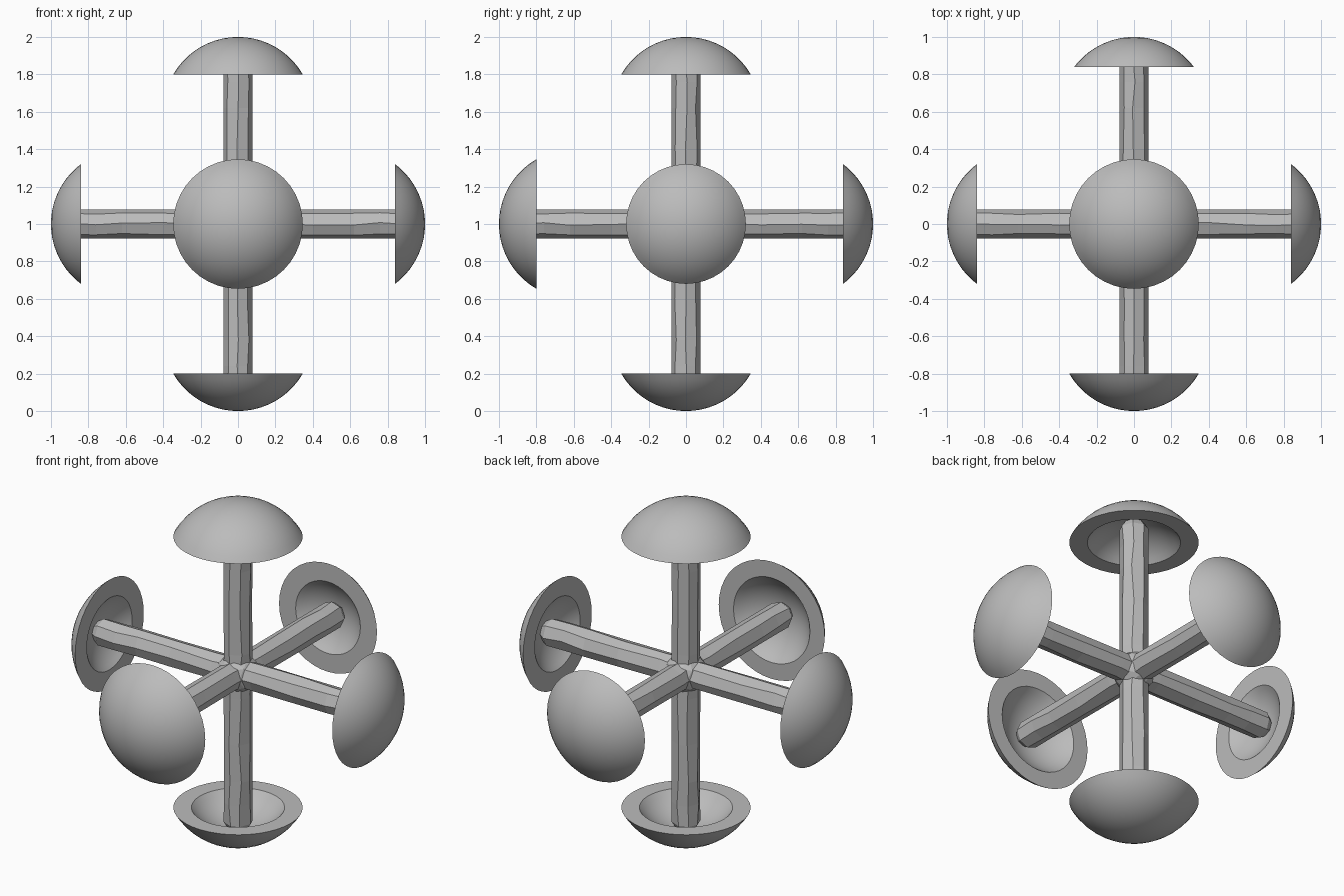
import bpy, bmesh, math, random
from mathutils import Vector

if "Cube" in bpy.data.objects:
    bpy.data.objects.remove(bpy.data.objects["Cube"])

random.seed(4)
CENTRE = Vector((0, 0, 1))
SPHERE_DIST, OUTER_R, INNER_R = 0.6, 0.4, 0.32
ROD_R = 0.078

grey = bpy.data.materials.new("grey")
grey.diffuse_color = (0.5, 0.5, 0.5, 1)
grey.use_nodes = True
grey.node_tree.nodes["Principled BSDF"].inputs["Base Color"].default_value = grey.diffuse_color


def lathe(name, profile, sides, direction, jitter=0.0, smooth=False):
    """Revolve (radius, distance) points about an axis leaving the centre."""
    bm = bmesh.new()
    rings = []
    for i, (r, d) in enumerate(profile):
        if r < 1e-6:
            rings.append([bm.verts.new((0, 0, d))] * sides)
            continue
        ring = []
        for k in range(sides):
            wob = random.uniform(-jitter, jitter) if 1 < i < len(profile) - 2 else 0
            a = math.tau * k / sides + wob
            ring.append(bm.verts.new((r * math.cos(a), r * math.sin(a), d)))
        rings.append(ring)
    for a, b in zip(rings, rings[1:]):
        for k in range(sides):
            n = (k + 1) % sides
            loop = list(dict.fromkeys((a[k], a[n], b[n], b[k])))
            if len(loop) > 2:
                bm.faces.new(loop)
    bmesh.ops.recalc_face_normals(bm, faces=bm.faces)
    mesh = bpy.data.meshes.new(name)
    bm.to_mesh(mesh)
    bm.free()
    obj = bpy.data.objects.new(name, mesh)
    bpy.context.collection.objects.link(obj)
    obj.location = CENTRE
    obj.rotation_euler = Vector(direction).to_track_quat('Z', 'Y').to_euler()
    mesh.materials.append(grey)
    if smooth:
        bpy.ops.object.select_all(action='DESELECT')
        obj.select_set(True)
        bpy.context.view_layer.objects.active = obj
        bpy.ops.object.shade_smooth_by_angle(angle=math.radians(30))
    return obj


def arc(radius, cut, steps):
    """Sphere arc from the pole down to the cutting plane."""
    end = math.acos((cut - SPHERE_DIST) / radius)
    return [(radius * math.sin(end * i / steps),
             SPHERE_DIST + radius * math.cos(end * i / steps))
            for i in range(steps + 1)]


# Six arms: direction and distance of the flat cap rim
arms = {
    "right": ((1, 0, 0), 0.84), "left": ((-1, 0, 0), 0.84),
    "back": ((0, 1, 0), 0.84), "front": ((0, -1, 0), 0.80),
    "top": ((0, 0, 1), 0.80), "bottom": ((0, 0, -1), 0.80),
}
# Rod with tapered ends and slightly uneven long edges
rod_profile = [(0, 0.02), (ROD_R, 0.06), (ROD_R, 0.13), (ROD_R, 0.4),
               (ROD_R, 0.62), (ROD_R, 0.76), (ROD_R, 0.88),
               (0.045, 0.93), (0, 0.935)]

for side, (direction, cut) in arms.items():
    # Hollow spherical cap: outer shell, flat rim, inner bowl
    shell = arc(OUTER_R, cut, 10) + arc(INNER_R, cut, 8)[::-1]
    lathe(side + "_cap", shell, 40, direction, smooth=True)
    lathe(side + "_rod", rod_profile, 8, direction, jitter=0.1)

# Faceted knot where the rods meet
bpy.ops.mesh.primitive_ico_sphere_add(subdivisions=2, radius=0.115, location=CENTRE)
knot = bpy.context.object
knot.name = "centre_knot"
knot.data.materials.append(grey)
